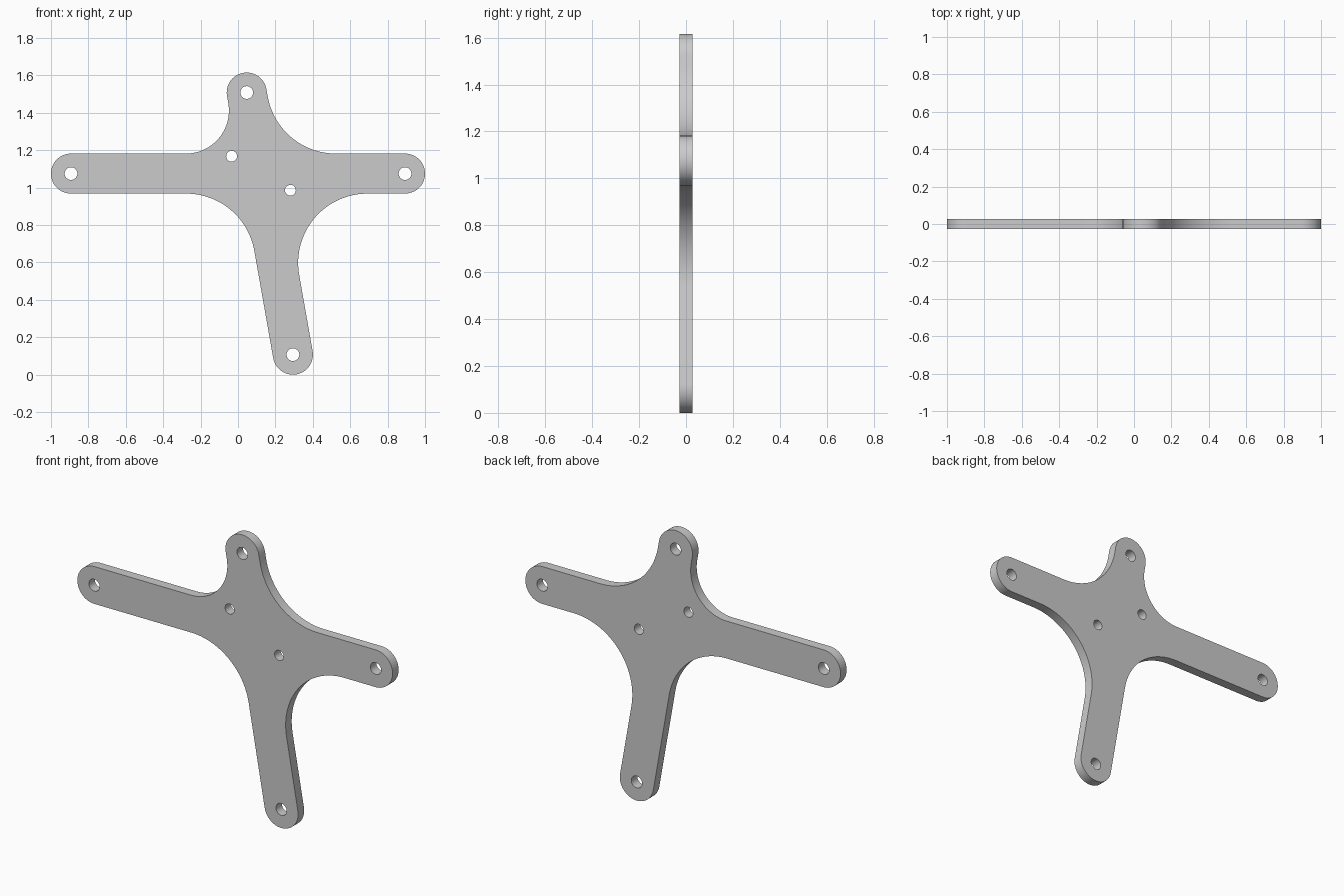
import bpy, bmesh
from math import cos, sin, radians
from mathutils import Vector

cube = bpy.data.objects.get("Cube")
if cube:
    bpy.data.objects.remove(cube, do_unlink=True)

HUB = Vector((0.123, 1.075))
HALF_WIDTH = 0.107
HALF_THICKNESS = 0.0275

# Arms counterclockwise: angle, length to tip centre, fillet radius towards the next arm
ARMS = [(0, 0.77, 0.37), (100, 0.44, 0.23), (180, 1.016, 0.37), (280, 0.983, 0.37)]
SMALL_HOLES = [(-0.034, 1.168), (0.28, 0.986)]


def direction(angle):
    return Vector((cos(radians(angle)), sin(radians(angle))))


def arc(centre, radius, start, end, steps=24):
    return [centre + radius * direction(start + (end - start) * i / steps)
            for i in range(steps + 1)]


def circle(centre, radius):
    return arc(Vector(centre), radius, 0, 360, 32)[:-1]


def add_loop(curve, points):
    spline = curve.splines.new('POLY')
    spline.points.add(len(points) - 1)
    for point, co in zip(spline.points, points):
        point.co = (co.x, co.y, 0, 1)
    spline.use_cyclic_u = True


# Outline: a round tip on each arm, then a concave fillet into the next arm
outline = []
for i, (angle, length, fillet) in enumerate(ARMS):
    following = ARMS[(i + 1) % len(ARMS)][0]
    if following <= angle:
        following += 360
    outline += arc(HUB + length * direction(angle), HALF_WIDTH, angle - 90, angle + 90)
    spread = (HALF_WIDTH + fillet) / sin(radians(following - angle))
    corner = HUB + spread * (direction(angle) + direction(following))
    outline += arc(corner, fillet, angle - 90, following - 270)

# Flat plate with a hole in every tip and two beside the hub
curve = bpy.data.curves.new("cross_plate", 'CURVE')
curve.dimensions = '2D'
curve.fill_mode = 'BOTH'
curve.extrude = HALF_THICKNESS
add_loop(curve, outline)
for angle, length, _ in ARMS:
    add_loop(curve, circle(HUB + length * direction(angle), 0.034))
for centre in SMALL_HOLES:
    add_loop(curve, circle(centre, 0.029))

plate = bpy.data.objects.new("cross_plate", curve)
bpy.context.collection.objects.link(plate)
plate.rotation_euler.x = radians(90)
bpy.ops.object.select_all(action='DESELECT')
plate.select_set(True)
bpy.context.view_layer.objects.active = plate
bpy.ops.object.convert(target='MESH')
bpy.ops.object.transform_apply(location=False, rotation=True, scale=False)

# Join faces and walls into one closed surface
plate = bpy.context.object
bm = bmesh.new()
bm.from_mesh(plate.data)
bmesh.ops.remove_doubles(bm, verts=bm.verts, dist=0.0005)
bmesh.ops.recalc_face_normals(bm, faces=bm.faces)
bm.to_mesh(plate.data)
bm.free()
bpy.ops.object.shade_smooth_by_angle(angle=radians(30))
